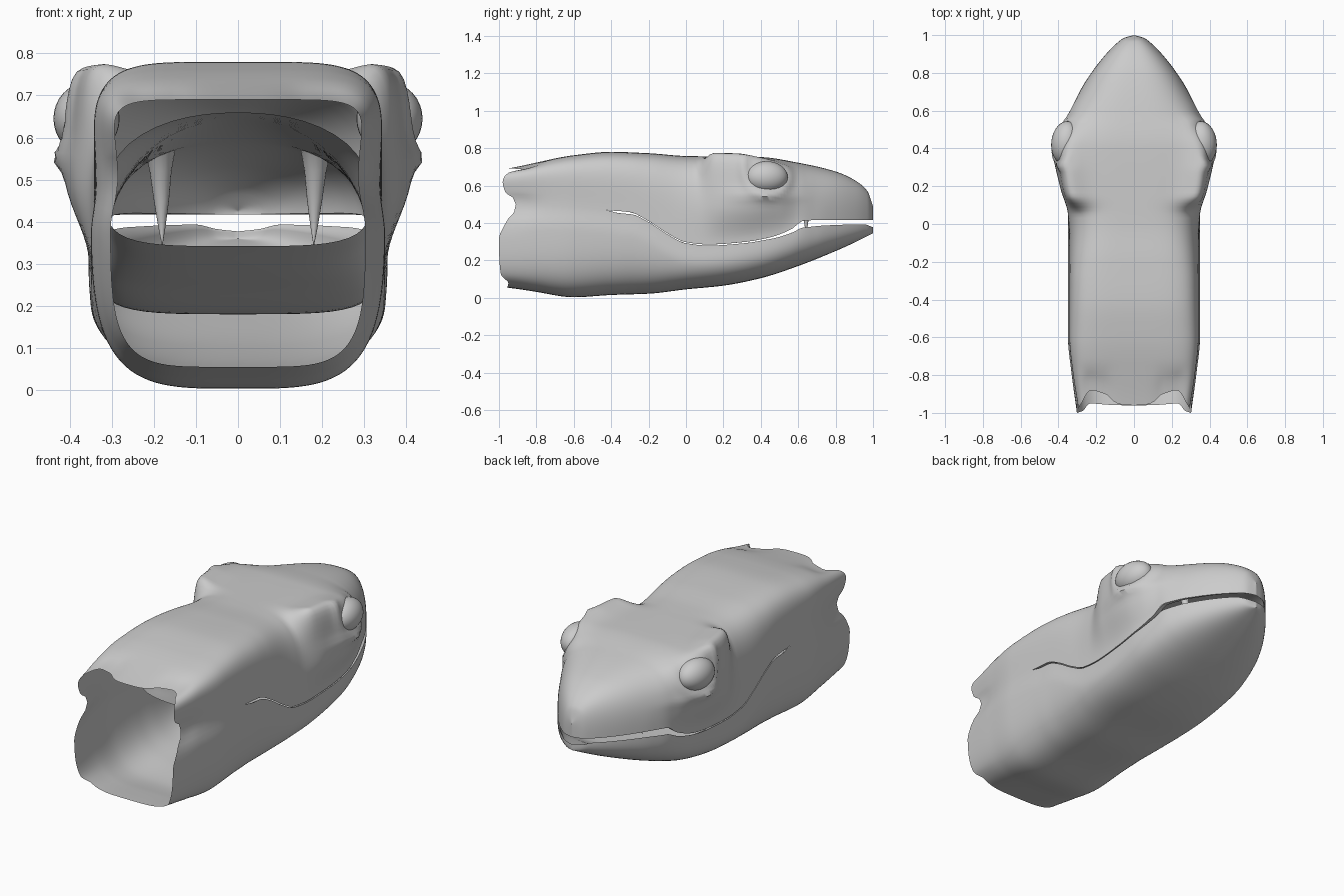
import bpy, bmesh, math

if "Cube" in bpy.data.objects:
    bpy.data.objects.remove(bpy.data.objects["Cube"])


def curve(pairs):
    """Smooth monotone interpolation through (y, value) pairs."""
    n = len(pairs)
    slopes = [(pairs[i + 1][1] - pairs[i][1]) / (pairs[i + 1][0] - pairs[i][0]) for i in range(n - 1)]
    tan = [slopes[0]]
    for a, b in zip(slopes, slopes[1:]):
        tan.append(2 * a * b / (a + b) if a * b > 0 else 0)
    tan.append(slopes[-1])

    def f(v):
        v = min(max(v, pairs[0][0]), pairs[-1][0])
        i = 0
        while i < n - 2 and v > pairs[i + 1][0]:
            i += 1
        (x0, a), (x1, b) = pairs[i], pairs[i + 1]
        h = x1 - x0
        t = (v - x0) / h
        return (a * (2*t**3 - 3*t*t + 1) + tan[i] * h * (t**3 - 2*t*t + t)
                + b * (3*t*t - 2*t**3) + tan[i + 1] * h * (t**3 - t*t))
    return f


def smooth(v):
    v = min(max(v, 0), 1)
    return v * v * (3 - 2 * v)


def gauss(d, s):
    return math.exp(-(d / s) ** 2)


# Profiles along the length
top = curve([(-1, .69), (-.8, .725), (-.6, .762), (-.4, .78), (-.2, .773), (0, .758), (.4, .752),
             (.6, .722), (.8, .675), (.9, .63), (.97, .57), (1, .49)])
bottom = curve([(-1, .055), (-.8, .03), (-.6, .003), (-.4, .015), (-.2, .022), (0, .045), (.2, .065),
                (.4, .105), (.6, .17), (.8, .25), (.9, .295), (1, .345)])
lip_up = curve([(-1, .5), (-.6, .485), (-.42, .468), (-.3, .458), (-.2, .41), (-.1, .345), (0, .297),
                (.12, .285), (.3, .297), (.45, .323), (.56, .365), (.63, .412), (.75, .417), (1, .417)])
lip_gap = curve([(-1, 0), (-.43, 0), (-.35, .012), (-.2, .005), (.4, .007), (.55, .018), (.63, .036),
                 (.75, .03), (.95, .024), (1, .04)])
tip = [(.7, .288), (.8, .226), (.9, .148), (.96, .088), (.985, .053), (1, 0)]
wide_up = curve([(-1, .303), (-.8, .33), (-.6, .346), (-.1, .343), (.05, .352), (.2, .395), (.38, .418),
                 (.5, .398), (.6, .35)] + tip)
wide_low = curve([(-1, .303), (-.8, .33), (-.6, .35), (-.1, .352), (.2, .357), (.4, .356), (.6, .328)] + tip)
wide_lip = curve([(-1, .285), (-.8, .314), (-.6, .338), (-.1, .343), (.2, .35), (.4, .355), (.6, .33)] + tip)
palate = curve([(-.42, .66), (.2, .63), (.6, .59), (.85, .53), (.95, .48), (1, .425)])
floor = curve([(-.42, .345), (-.1, .25), (.2, .18), (.6, .205), (.8, .29), (.95, .345), (1, .36)])
power_up = curve([(-1, 7), (-.6, 5.5), (-.2, 4.6), (.1, 3.8), (.4, 3.8), (.6, 3), (1, 2.7)])
power_low = curve([(-1, 5), (-.6, 3.8), (0, 3.2), (.6, 3), (1, 2.6)])
brow = curve([(-1, 0), (.05, 0), (.15, 1), (.27, .97), (.42, .6), (.65, 0), (1, 0)])
# Ragged neck end, by angle from the lip line (0) to the centre line (90)
rag_up = curve([(0, .09), (.5, .05), (2, .03), (10, .02), (40, .05), (70, .12), (85, .1), (90, .04)])
rag_low = curve([(0, .09), (1, .04), (6, 0), (40, .01), (60, .05), (90, .04)])


def lip_low(y):
    return lip_up(y) - lip_gap(y)


def superpoint(deg, p):
    a = math.radians(deg)
    return max(math.cos(a), 0) ** (2 / p), max(math.sin(a), 0) ** (2 / p)


def upper(y, deg):
    c, s = superpoint(deg, power_up(y))
    lip, w = lip_up(y), wide_up(y)
    z = lip + (top(y) - lip) * s
    x = c * (wide_lip(y) + (w - wide_lip(y)) * smooth((z - lip) / .22))
    # brow ridge and lower and upper eyelids
    b = brow(y) * gauss(deg - 45, 19)
    lid = gauss(y - .4, .16) * gauss(z - .54, .028)
    rim = gauss((math.hypot((y - .43) / .125, (z - .645) / .1) - 1), .2) if deg < 60 else 0
    x += .028 * b + .018 * lid + .014 * rim
    z += .085 * b
    return x, y + rag_up(deg) * (1 - smooth((y + 1) / .3)), z


def lower(y, deg):
    c, s = superpoint(deg, power_low(y))
    lip = lip_low(y)
    z = lip + (bottom(y) - lip) * s
    x = c * (wide_lip(y) + (wide_low(y) - wide_lip(y)) * smooth((lip - z) / .12))
    return x, y + rag_low(deg) * (1 - smooth((y + 1) / .3)), z


def lining(lip, centre, p):
    def point(y, deg):
        if deg == 0:
            return wide_lip(y), y, lip(y)
        c, s = superpoint(deg, p)
        return c * wide_lip(y) * .92, y, lip(y) + (centre(y) - lip(y)) * s
    return point


def loft(bm, section, start, rows, n=26):
    rings = []
    for r in range(rows + 1):
        y = start + (1 - start) * (1 - (1 - r / rows) ** 1.5)
        ring = []
        for i in range(-n, n + 1):
            deg = 45 * (1 - math.cos(math.pi * (1 - abs(i) / n)))
            x, yy, z = section(y, deg)
            ring.append(bm.verts.new((0 if i == 0 or y > .9999 else math.copysign(x, i), yy, z)))
        rings.append(ring)
    for a, b in zip(rings, rings[1:]):
        for i in range(2 * n):
            bm.faces.new((a[i], a[i + 1], b[i + 1], b[i]))


def finish(name, bm, angle=50):
    bmesh.ops.remove_doubles(bm, verts=bm.verts, dist=.0003)
    bmesh.ops.recalc_face_normals(bm, faces=bm.faces)
    me = bpy.data.meshes.new(name)
    bm.to_mesh(me)
    bm.free()
    ob = bpy.data.objects.new(name, me)
    bpy.context.collection.objects.link(ob)
    bpy.context.view_layer.objects.active = ob
    ob.select_set(True)
    bpy.ops.object.shade_smooth_by_angle(angle=math.radians(angle))
    ob.select_set(False)
    return ob


# Outer skin: upper head and lower jaw, welded behind the mouth corner
bm = bmesh.new()
loft(bm, upper, -1, 120, 36)
loft(bm, lower, -1, 120, 36)
finish("head_skin", bm)

# Mouth linings, open toward the throat
for name, lip, centre, p in (("palate", lip_up, palate, 2.2), ("mouth_floor", lip_low, floor, 4)):
    bm = bmesh.new()
    loft(bm, lining(lip, centre, p), -.41, 60, 16)
    finish(name, bm)

# Eyes and fangs on both sides
for side, label in ((1, "right"), (-1, "left")):
    bpy.ops.mesh.primitive_uv_sphere_add(segments=32, ring_count=16, radius=1, location=(side * .36, .43, .645))
    eye = bpy.context.object
    eye.name = label + "_eye"
    eye.scale = (.078, .115, .085)
    eye.rotation_euler = (0, 0, side * .12)
    bpy.ops.object.shade_smooth()

    bm = bmesh.new()
    rings = []
    for z, r, x, y in ((.6, .05, .185, .6), (.57, .036, .185, .61), (.52, .026, .184, .625), (.45, .018, .182, .64),
                       (.39, .009, .181, .643), (.345, .001, .18, .64)):
        rings.append([bm.verts.new((side * x + r * math.cos(k * math.pi / 8), y + r * math.sin(k * math.pi / 8), z))
                      for k in range(16)])
    for a, b in zip(rings, rings[1:]):
        for k in range(16):
            bm.faces.new((a[k], a[(k + 1) % 16], b[(k + 1) % 16], b[k]))
    finish(label + "_fang", bm)
